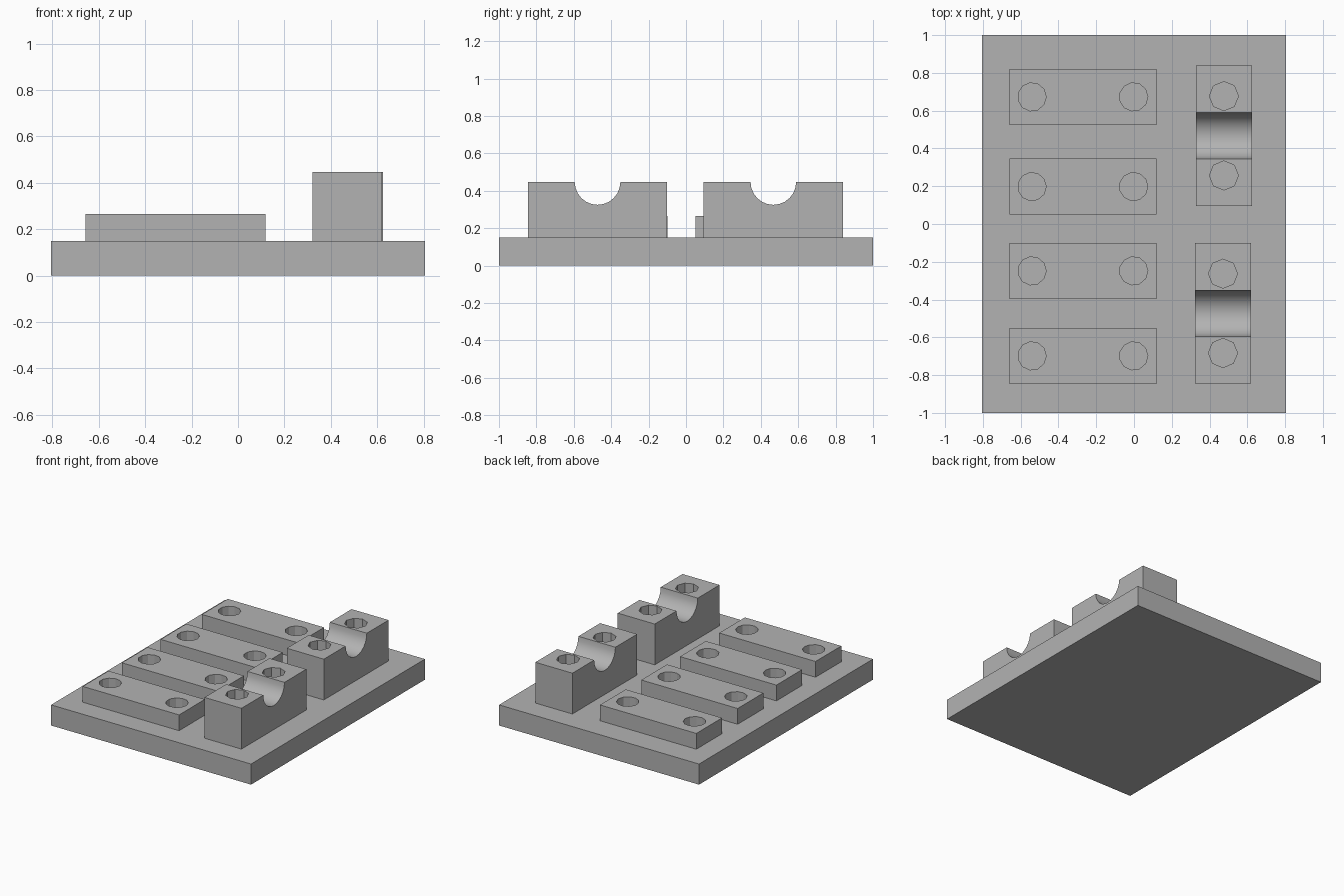
import bpy
import math

cube = bpy.data.objects.get("Cube")
if cube:
    bpy.data.objects.remove(cube, do_unlink=True)

GREY = (0.45, 0.45, 0.45, 1.0)
grey = bpy.data.materials.new("plain_grey")
grey.use_nodes = True
grey.diffuse_color = GREY
grey.node_tree.nodes["Principled BSDF"].inputs["Base Color"].default_value = GREY

PLATE_TOP = 0.15


def box(name, x, y, z0, size):
    """Box centred on x, y and standing on z0."""
    bpy.ops.mesh.primitive_cube_add(size=1, location=(x, y, z0 + size[2] / 2))
    ob = bpy.context.object
    ob.name = name
    ob.scale = size
    bpy.ops.object.transform_apply(location=False, rotation=False, scale=True)
    ob.data.materials.append(grey)
    return ob


def drill(ob, location, radius, sides, depth, rotation=(0, 0, 0)):
    """Cut a cylinder out of ob and discard the cutter."""
    bpy.ops.mesh.primitive_cylinder_add(vertices=sides, radius=radius, depth=depth,
                                        location=location, rotation=rotation)
    cutter = bpy.context.object
    cutter.data.materials.append(grey)
    mod = ob.modifiers.new("cut", 'BOOLEAN')
    mod.operation = 'DIFFERENCE'
    mod.solver = 'EXACT'
    mod.object = cutter
    bpy.context.view_layer.objects.active = ob
    bpy.ops.object.modifier_apply(modifier=mod.name)
    bpy.data.objects.remove(cutter, do_unlink=True)


# Base plate
box("base_plate", 0, 0, 0, (1.61, 2.0, PLATE_TOP))

# Low straps, each with two bolt holes
for i, y in enumerate((0.673, 0.198, -0.248, -0.698)):
    strap = box(f"strap_{i + 1}", -0.27, y, PLATE_TOP, (0.776, 0.296, 0.115))
    for x in (-0.54, -0.002):
        drill(strap, (x, y, 0.2), 0.075, 11, 0.5, (0, 0, -math.pi / 2))

# Tall bearing blocks with a half-round shaft groove between two bolt holes
for name, x, y in (("back_bearing_block", 0.476, 0.467),
                   ("front_bearing_block", 0.471, -0.473)):
    block = box(name, x, y, PLATE_TOP, (0.298, 0.745, 0.297))
    drill(block, (x, y, 0.447), 0.122, 24, 1.0, (0, math.pi / 2, 0))
    for side in (1, -1):
        drill(block, (x, y + side * 0.21, 0.3), 0.077, 8, 0.8)
    bpy.ops.object.select_all(action='DESELECT')
    block.select_set(True)
    bpy.context.view_layer.objects.active = block
    bpy.ops.object.shade_smooth_by_angle(angle=math.radians(30))
